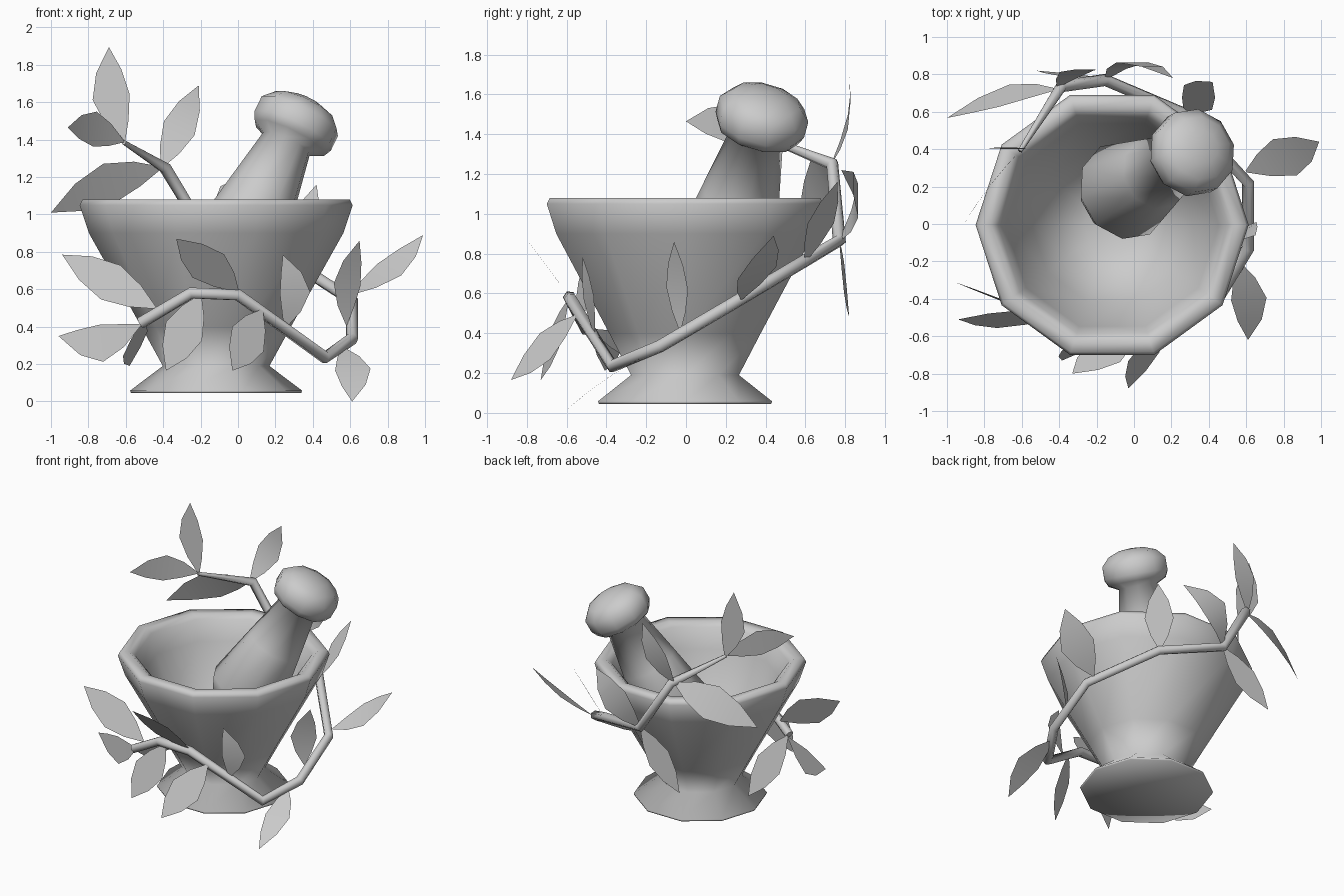
import bpy, bmesh, math
from mathutils import Vector, Matrix

if "Cube" in bpy.data.objects:
    bpy.data.objects.remove(bpy.data.objects["Cube"])


def finish(name, bm, angle):
    me = bpy.data.meshes.new(name)
    bm.to_mesh(me)
    bm.free()
    ob = bpy.data.objects.new(name, me)
    bpy.context.collection.objects.link(ob)
    me.shade_smooth()
    me.set_sharp_from_angle(angle=math.radians(angle))
    return ob


def lathe(name, profile, sides, angle=80):
    """Revolve an (r, z) profile round z; r = 0 closes to the axis."""
    bm = bmesh.new()
    rings = []
    for r, z in profile:
        if r == 0:
            rings.append([bm.verts.new((0, 0, z))] * sides)
        else:
            rings.append([bm.verts.new((r * math.cos(math.tau * i / sides),
                                        r * math.sin(math.tau * i / sides), z))
                          for i in range(sides)])
    for a, b in zip(rings, rings[1:]):
        for i in range(sides):
            j = (i + 1) % sides
            bm.faces.new(list(dict.fromkeys((a[i], a[j], b[j], b[i]))))
    bmesh.ops.recalc_face_normals(bm, faces=bm.faces)
    return finish(name, bm, angle)


# Mortar bowl: flared foot, straight wall, thick lip, hollow inside
bowl = lathe("mortar_bowl", [
    (0, .045), (.455, .045), (.46, .058), (.285, .19), (.40, .40), (.68, .90),
    (.73, 1.05), (.715, 1.08), (.65, 1.08), (.61, 1.05), (.57, .90),
    (.43, .60), (.30, .42), (.15, .35), (0, .34)], 10)
bowl.location = (-.117, -.005, 0)

# Pestle leaning on the rim
pestle = lathe("pestle", [
    (0, -1.05), (.12, -1.03), (.22, -.97), (.27, -.87), (.20, -.47),
    (.14, -.14), (.21, -.105), (.232, -.06), (.232, .03), (.175, .09),
    (.09, .122), (0, .13)], 10)
pestle.matrix_world = (Matrix.Translation((.318, .385, 1.5)) @
                       Vector((.48, .27, 1)).to_track_quat('Z', 'Y').to_matrix().to_4x4())

# Vine winding round the bowl
path = [(-.52, -.50, .42), (-.25, -.585, .58), (0, -.58, .57), (.465, -.37, .235),
        (.61, -.13, .335), (.61, .22, .54), (.27, .59, .76), (-.155, .77, .865),
        (-.39, .735, 1.25), (-.61, .39, 1.385)]
cu = bpy.data.curves.new("vine", 'CURVE')
cu.dimensions = '3D'
cu.bevel_depth = .034
cu.bevel_resolution = 1
cu.use_fill_caps = True
sp = cu.splines.new('POLY')
sp.points.add(len(path) - 1)
for p, co in zip(sp.points, path):
    p.co = (*co, 1)
sp.points[-1].radius = .4
bpy.context.collection.objects.link(bpy.data.objects.new("vine", cu))


def leaf(base, tip, across, width=.22, bend=(0, 0, 0)):
    """Thin pointed blade from base to tip, spread along 'across'."""
    base, tip, bend = Vector(base), Vector(tip), Vector(bend)
    axis = (tip - base).normalized()
    w = Vector(across)
    w = (w - axis * w.dot(axis)).normalized() * width / 2
    bm = bmesh.new()
    rows = []
    for t, k in ((.0, .05), (.22, .62), (.48, 1), (.75, .68), (1, 0)):
        c = base.lerp(tip, t) + bend * math.sin(math.pi * t)
        if k:
            rows.append([bm.verts.new(c - w * k), bm.verts.new(c + w * k)])
        else:
            rows.append([bm.verts.new(c)])
    for a, b in zip(rows, rows[1:]):
        bm.faces.new([a[0], a[1]] + b[::-1])
    finish("leaf", bm, 60)


# Leaves at the upper end of the vine
leaf((-.61, .40, 1.38), (-.69, .41, 1.895), (1, 0, 0), .2, (-.03, 0, 0))
leaf((-.61, .39, 1.39), (-.91, 0, 1.465), (0, 0, 1), .19, (-.01, .01, .03))
leaf((-.41, .72, 1.25), (-1, .567, 1.01), (0, -.4, .9), .25, (0, .04, .03))
leaf((-.41, .73, 1.25), (-.21, .82, 1.69), (.9, 0, -.4), .18, (0, .04, 0))
# Leaves at the back
leaf((-.155, .77, .865), (-.52, .82, .48), (.7, 0, -.7), .22)
leaf((-.155, .77, .865), (.21, .78, 1.22), (-.7, 0, .7), .24, (-.03, .09, .03))
leaf((.27, .60, .76), (.42, .76, 1.16), (.75, -.65, 0), .2)
# Leaves on the right
leaf((.60, .28, .57), (.99, .44, .89), (-.45, .8, .3), .24, (.02, 0, -.02))
leaf((.58, -.03, .41), (.65, -.06, .86), (.8, .6, 0), .18, (-.03, 0, 0))
leaf((.56, -.20, .29), (.61, -.62, 0), (1, 0, 0), .19, (.03, 0, .02))
# Leaves at the front
leaf((.25, -.46, .39), (.24, -.52, .785), (.9, .3, 0), .17, (.06, 0, 0))
leaf((.13, -.55, .49), (-.03, -.88, .165), (.85, .3, -.6), .22)
leaf((-.20, -.59, .57), (-.385, -.73, .165), (.9, .2, -.35), .22)
leaf((0, -.59, .59), (-.33, -.80, .87), (.35, -.2, .264), .23)
# Leaves at the lower end of the vine
leaf((-.44, -.51, .5), (-.94, -.51, .785), (.3, .35, .75), .23)
leaf((-.52, -.48, .41), (-.96, -.31, .35), (0, .05, 1), .2, (0, 0, -.07))
leaf((-.52, -.48, .42), (-.58, .08, .19), (.6, 0, .7), .2)
